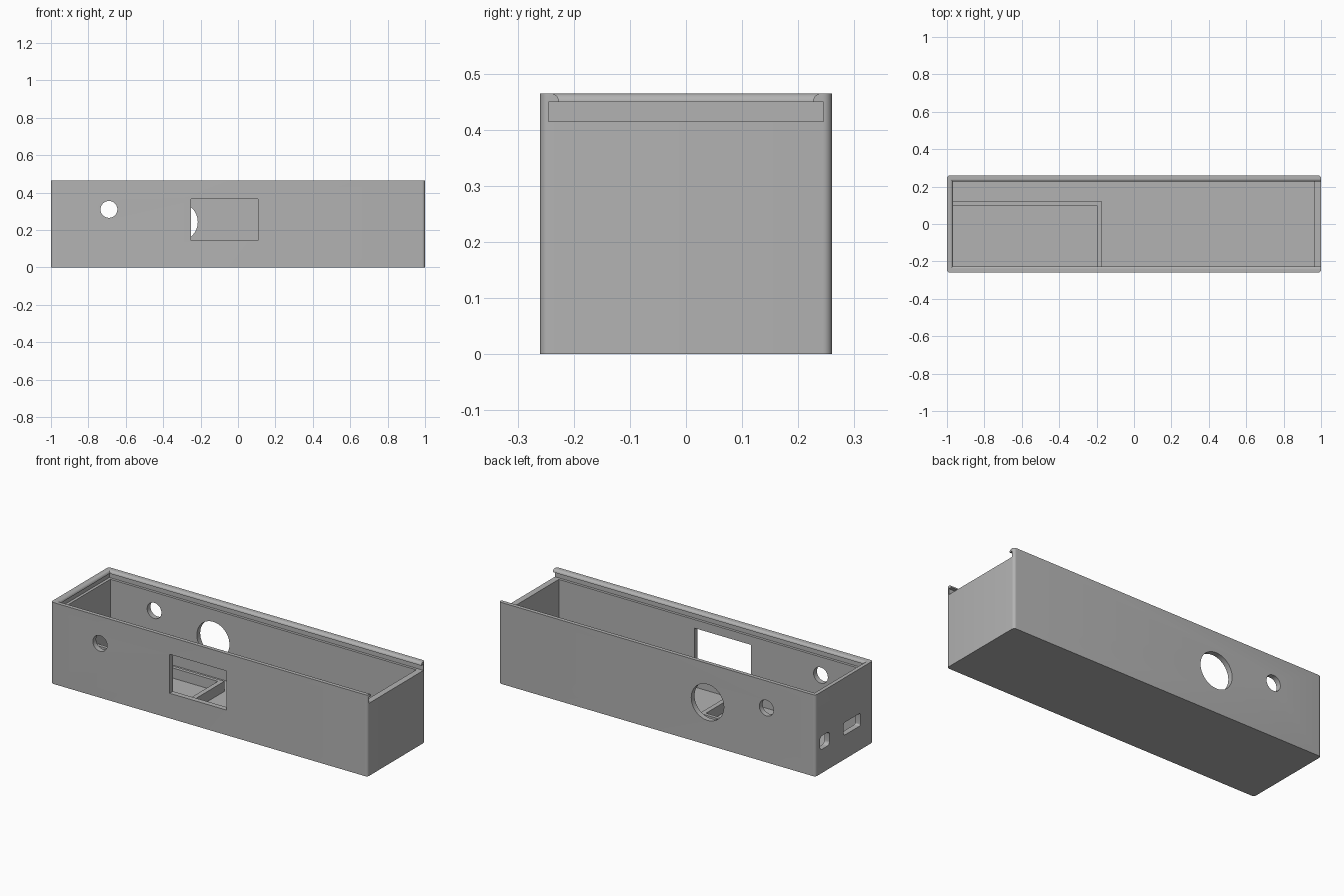
import bpy, bmesh, math
from mathutils import Matrix

if "Cube" in bpy.data.objects:
    bpy.data.objects.remove(bpy.data.objects["Cube"], do_unlink=True)

# Single grey plastic
grey = bpy.data.materials.new("grey_plastic")
grey.use_nodes = True
colour = (0.45, 0.45, 0.45, 1)
grey.diffuse_color = colour
grey.node_tree.nodes["Principled BSDF"].inputs["Base Color"].default_value = colour

L, W, H = 1.0, 0.26, 0.465      # half length, half width, height
FLOOR, SLOT_LOW, SLOT_HIGH = 0.03, 0.415, 0.449


def finish(name, bm):
    bmesh.ops.recalc_face_normals(bm, faces=bm.faces)
    mesh = bpy.data.meshes.new(name)
    bm.to_mesh(mesh)
    bm.free()
    obj = bpy.data.objects.new(name, mesh)
    bpy.context.collection.objects.link(obj)
    mesh.materials.append(grey)
    return obj


def box_bm(x, y, z):
    bm = bmesh.new()
    bmesh.ops.create_cube(bm, size=1)
    for v in bm.verts:
        v.co = [lo + (c + 0.5) * (hi - lo) for c, (lo, hi) in zip(v.co, (x, y, z))]
    return bm


def box(name, x, y, z, radius=0, axis=2, segments=6):
    """Box between limits, with the edges along one axis rounded."""
    bm = box_bm(x, y, z)
    if radius:
        edges = [e for e in bm.edges
                 if abs((e.verts[0].co - e.verts[1].co).normalized()[axis]) > 0.9]
        bmesh.ops.bevel(bm, geom=edges, offset=radius, segments=segments,
                        profile=0.5, affect='EDGES')
    return finish(name, bm)


def drill(name, x, z, radius, y_lo, y_hi):
    bm = bmesh.new()
    place = Matrix.Translation((x, (y_lo + y_hi) / 2, z)) @ Matrix.Rotation(math.pi / 2, 4, 'X')
    bmesh.ops.create_cone(bm, cap_ends=True, segments=48, radius1=radius,
                          radius2=radius, depth=y_hi - y_lo, matrix=place)
    return finish(name, bm)


def lid_opening():
    """Top opening whose rim flares out in a quarter round, open at one end."""
    r, bm, rings = H - SLOT_HIGH, bmesh.new(), []
    levels = [(0, SLOT_HIGH - 0.01)]
    for i in range(9):
        a = math.pi / 2 * i / 8
        levels.append((r * (1 - math.cos(a)), SLOT_HIGH + r * math.sin(a)))
    levels.append((r, H + 0.05))
    for out, z in levels:
        x0, y0 = -0.968 - out, 0.226 + out
        rings.append([bm.verts.new((x, y, z)) for x, y in
                      ((x0, -y0), (1.1, -y0), (1.1, y0), (x0, y0))])
    for low, high in zip(rings, rings[1:]):
        for i in range(4):
            j = (i + 1) % 4
            bm.faces.new((low[i], low[j], high[j], high[i]))
    bm.faces.new(rings[0])
    bm.faces.new(rings[-1])
    return finish("opening_cutter", bm)


# Outer case with rounded upright corners
case = box("case", (-L, L), (-W, W), (0, H), radius=0.016)

cutters = [
    box("cavity_cutter", (-0.968, 0.965), (-0.23, 0.23), (FLOOR, SLOT_LOW + 0.01)),
    box("lid_slot_cutter", (-0.984, 1.1), (-0.245, 0.245), (SLOT_LOW, SLOT_HIGH)),
    lid_opening(),
    # Front window, through holes and large rear hole
    box("window_cutter", (-0.25, 0.108), (-0.3, -0.2), (0.143, 0.366)),
    drill("side_hole_cutter", -0.69, 0.31, 0.045, -0.4, 0.4),
    drill("rear_hole_cutter", -0.318, 0.243, 0.103, 0.2, 0.4),
    # Two ports in the closed end
    box("small_port_cutter", (-1.1, -0.9), (0.133, 0.22), (0.135, 0.212), 0.02, 0),
    box("wide_port_cutter", (-1.1, -0.9), (-0.145, 0.005), (0.138, 0.21), 0.01, 0),
]
for cutter in cutters:
    mod = case.modifiers.new(cutter.name, 'BOOLEAN')
    mod.operation, mod.solver, mod.object = 'DIFFERENCE', 'EXACT', cutter
    cutter.hide_render = True

# Bake the cuts and discard the cutters
graph = bpy.context.evaluated_depsgraph_get()
baked = bpy.data.meshes.new_from_object(case.evaluated_get(graph))
case.modifiers.clear()
case.data = baked
for cutter in cutters:
    bpy.data.objects.remove(cutter, do_unlink=True)

bpy.ops.object.select_all(action='DESELECT')
case.select_set(True)
bpy.context.view_layer.objects.active = case
bpy.ops.object.shade_smooth_by_angle(angle=math.radians(30))

# Low L-shaped divider on the floor
box("divider_long", (-0.97, -0.17), (0.1, 0.12), (FLOOR - 0.005, 0.088))
box("divider_cross", (-0.197, -0.17), (-0.232, 0.1), (FLOOR - 0.005, 0.088))
